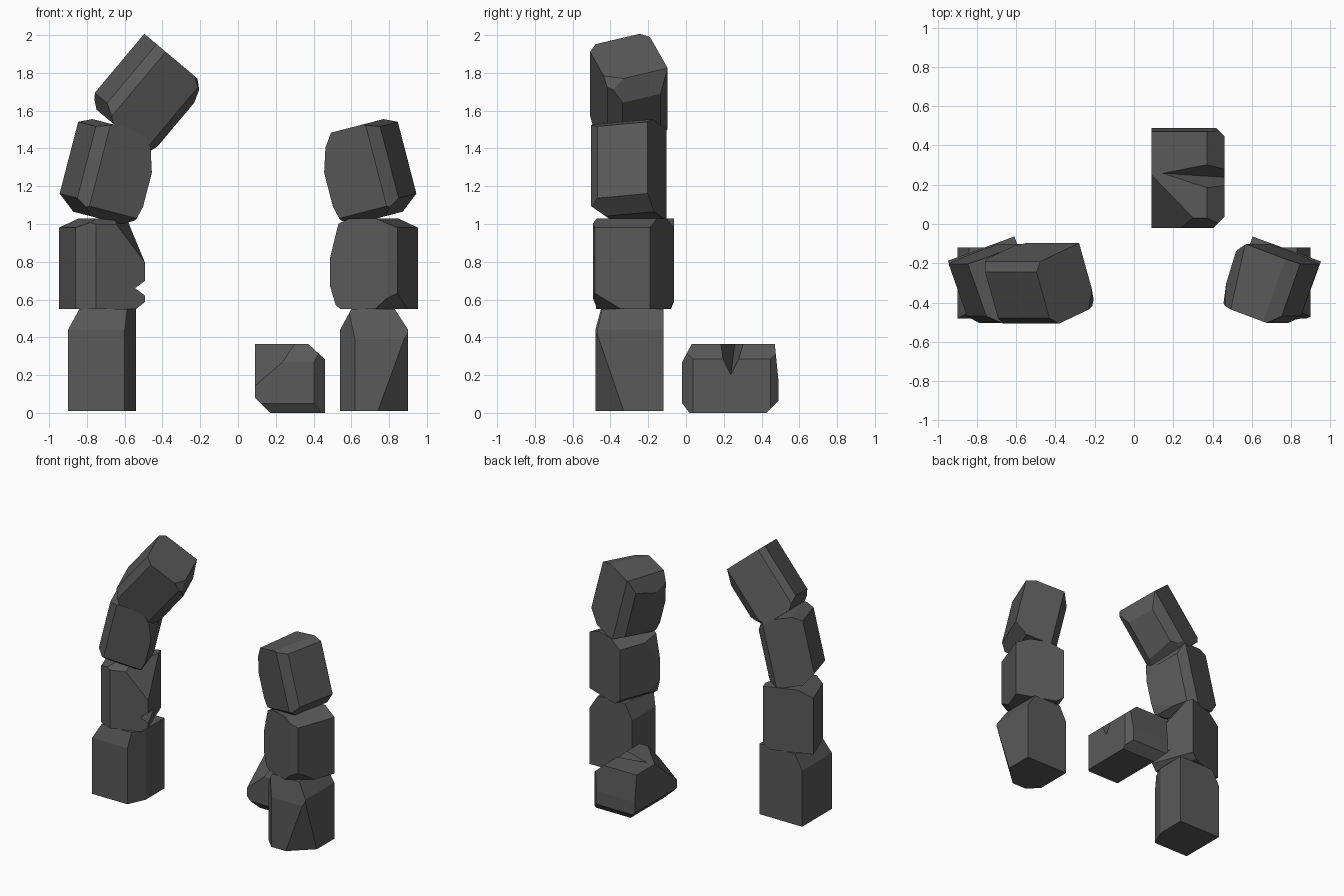
import bpy, bmesh
from mathutils import Vector, Matrix
from math import radians

if "Cube" in bpy.data.objects:
    bpy.data.objects.remove(bpy.data.objects["Cube"])

dark_stone = bpy.data.materials.new("dark_stone")
dark_stone.diffuse_color = (.1, .1, .1, 1)
dark_stone.use_nodes = True
dark_stone.node_tree.nodes["Principled BSDF"].inputs["Base Color"].default_value = dark_stone.diffuse_color


def add_object(name, bm):
    bmesh.ops.recalc_face_normals(bm, faces=bm.faces)
    mesh = bpy.data.meshes.new(name)
    bm.to_mesh(mesh)
    bm.free()
    mesh.materials.append(dark_stone)
    obj = bpy.data.objects.new(name, mesh)
    bpy.context.collection.objects.link(obj)
    return obj


def stone(name, centre, size, chips, turn=0, lean=0):
    """Box with corners or edges sliced off; chip = (direction, depth below the corner)."""
    bm = bmesh.new()
    bmesh.ops.create_cube(bm, size=1, matrix=Matrix.Diagonal((*size, 1)))
    for direction, depth in chips:
        n = Vector(direction).normalized()
        reach = sum(abs(a) * s / 2 for a, s in zip(n, size))
        bmesh.ops.bisect_plane(bm, geom=bm.verts[:] + bm.edges[:] + bm.faces[:], dist=1e-5,
                               plane_co=n * (reach - depth), plane_no=n, clear_outer=True)
        bmesh.ops.holes_fill(bm, edges=bm.edges[:], sides=0)
    bm.transform(Matrix.Translation(centre) @ Matrix.Rotation(radians(lean), 4, 'Y')
                 @ Matrix.Rotation(radians(turn), 4, 'Z'))
    return add_object(name, bm)


def notch(obj, points):
    """Cut the convex wedge spanned by the points out of a stone."""
    bm = bmesh.new()
    for p in points:
        bm.verts.new(p)
    bmesh.ops.convex_hull(bm, input=bm.verts[:])
    cutter = add_object("notch_cutter", bm)
    cutter.hide_render = True
    mod = obj.modifiers.new("notch", 'BOOLEAN')
    mod.operation, mod.solver, mod.object = 'DIFFERENCE', 'EXACT', cutter
    bpy.context.view_layer.objects.active = obj
    bpy.ops.object.modifier_apply(modifier=mod.name)
    bpy.data.objects.remove(cutter)


# Base stones
stone("left_base_stone", (-.72, -.3, .28), (.36, .36, .54), [
    ((.9, -.4, 0), .055), ((0, -.96, .26), .029), ((-.88, 0, .48), .053)])
stone("right_base_stone", (.72, -.3, .28), (.36, .36, .54), [
    ((-.7, -.7, 0), .056), ((.63, -.67, -.23), .106), ((-.88, 0, .48), .053),
    ((.84, 0, .54), .059), ((0, -.97, .22), .035)])

# Second course, turned about the vertical
left_second = stone("left_second_stone", (-.72, -.285, .79), (.36, .34, .48), [
    ((-.7, -.7, 0), .06), ((-.4, 0, .9), .045), ((0, -.45, .9), .03),
    ((5, -3.3, 4), .13), ((.6, 0, -.8), .03)], turn=20)
notch(left_second, [(x, y, z) for y in (-.6, -.1)
                    for x, z in ((-.545, .66), (-.45, .73), (-.45, .59))])
stone("right_second_stone", (.72, -.287, .79), (.37, .34, .48), [
    ((-.95, -.3, .25), .05), ((-.95, -.2, -.3), .035), ((-.4, 0, .9), .045), ((.4, 0, .9), .045),
    ((-.6, 0, -.8), .035), ((.6, -.4, -.7), .07), ((.5, -.87, 0), .025)], turn=-20)

# Third course, leaning inward as a mirrored pair
for side, s in (("left", 1), ("right", -1)):
    chips = [((-.6, 0, -.8), .06), ((0, -.6, -.8), .04), ((.9, -.25, .3), .06),
             ((.95, -.1, -.25), .03), ((.8, -.1, .6), .075), ((-.4, 0, .9), .03),
             ((-.7, -.7, 0), .04), ((.7, .7, 0), .04), ((.6, 0, -.8), .04)]
    stone(side + "_third_stone", (-.685 * s, -.303, 1.275), (.35, .34, .5),
          [((n[0] * s, n[1], n[2]), d) for n, d in chips], turn=20 * s, lean=14.5 * s)

# Top stone of the broken arch
stone("left_top_stone", (-.477, -.3, 1.684), (.38, .34, .47), [
    ((-.7, -.7, 0), .035), ((.7, -.7, 0), .045), ((.7, .7, 0), .045), ((-.7, .7, 0), .03),
    ((.85, 0, .5), .055), ((-.2, .3, .93), .01), ((-.6, 0, -.8), .05),
    ((.8, .1, -.5), .06), ((.7, .5, -.5), .07), ((.5, -.3, .8), .06)], turn=20, lean=40)

# Fallen stone with a split across its top
fallen = stone("fallen_stone", (.275, .235, .183), (.37, .51, .365), [
    ((-.7, 0, -.7), .057), ((.67, 0, .74), .06), ((-3.85, -3.7, 4.5), .143),
    ((0, -.88, .47), .045), ((0, .7, -.7), .045), ((0, .99, .1), .02),
    ((.7, .7, 0), .03), ((.7, -.7, 0), .04), ((0, -.8, -.6), .03)])
notch(fallen, [(.5, .235, .18), (.5, .12, .41), (.5, .35, .41), (.12, .26, .38)])
